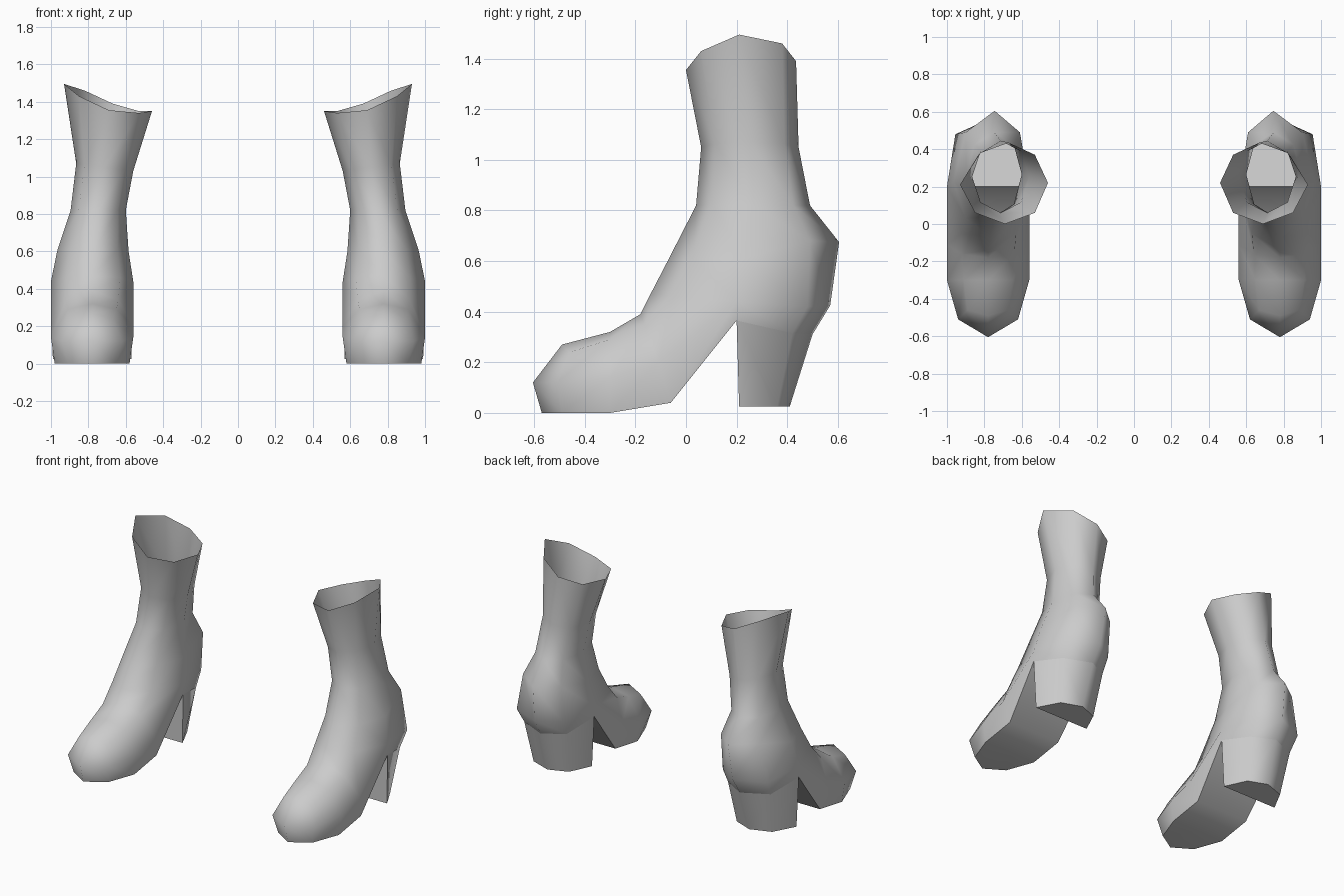
import bpy, bmesh, math
from mathutils import Vector

if "Cube" in bpy.data.objects:
    bpy.data.objects.remove(bpy.data.objects["Cube"])

grey = bpy.data.materials.new("soft_grey")
grey.diffuse_color = (0.6, 0.6, 0.6, 1)
grey.use_nodes = True
grey.node_tree.nodes["Principled BSDF"].inputs["Base Color"].default_value = grey.diffuse_color


def oval(x_in, x_out, y_front, y_back, z_in, z_out):
    """Eight-sided leg ring, ordered front, outer, back, inner."""
    cx, cy = (x_in + x_out) / 2, (y_front + y_back) / 2
    rx, ry = (x_out - x_in) / 2, (y_back - y_front) / 2
    pts = []
    for i in range(8):
        a = i * math.pi / 4
        s = math.sin(a)
        pts.append((cx + rx * s, cy - ry * math.cos(a),
                    z_in + (z_out - z_in) * (s + 1) / 2))
    return pts


# shaft rings, top to bottom
cuff = [(.69, 0, 1.355), (.85, .06, 1.43), (.93, .21, 1.495), (.82, .38, 1.46),
        (.67, .435, 1.39), (.53, .37, 1.35), (.46, .22, 1.35), (.53, .06, 1.34)]
calf = oval(.56, .865, .06, .445, 1.03, 1.07)
ankle = oval(.60, .895, .04, .49, .82, .82)
counter = [(.77, -.07, .605), (.90, .03, .61), (.965, .23, .61), (.90, .49, .68),
           (.745, .605, .675), (.61, .49, .67), (.585, .22, .60), (.645, .03, .61)]
instep = [(.78, -.14, .47), (.92, -.05, .46), (1, .2, .44), (.955, .48, .42),
          (.755, .57, .425), (.61, .47, .42), (.56, .2, .44), (.63, -.05, .46)]

# heel rings: outer front, round the back, inner front, middle of the breast
seat = [(1, .2, .365), (.94, .42, .315), (.76, .50, .31), (.615, .42, .315),
        (.56, .2, .365), (.78, .2, .365)]
tip = [(.99, .21, .025), (.91, .36, .025), (.77, .41, .025), (.64, .36, .025),
       (.57, .21, .025), (.78, .21, .025)]


def foot_ring(top, shoulder, side, edge, sole):
    """Forefoot ring mirrored about the foot's centre line."""
    half = [shoulder, side, edge]
    flip = [(1.56 - x, y, z) for x, y, z in reversed(half)]
    return [top, *half, sole, *flip]


ball = foot_ring((.78, -.18, .39), (.92, -.16, .34), (1, -.11, .20), (.98, -.06, .04), (.78, -.06, .04))
vamp = foot_ring((.78, -.30, .32), (.91, -.30, .29), (1, -.30, .14), (.98, -.30, 0), (.78, -.30, 0))
toe = foot_ring((.78, -.49, .27), (.89, -.46, .24), (.94, -.51, .12), (.91, -.49, 0), (.78, -.57, 0))


def make_boot(name, side):
    bm = bmesh.new()

    def verts(pts):
        return [bm.verts.new((side * x, y, z)) for x, y, z in pts]

    def loft(a, b):
        n = len(a)
        for i in range(n):
            j = (i + 1) % n
            bm.faces.new((a[i], a[j], b[j], b[i]))

    # shaft, open at the top
    rings = [verts(r) for r in (cuff, calf, ankle, counter, instep)]
    for a, b in zip(rings, rings[1:]):
        loft(a, b)
    base = rings[-1]

    # heel block hanging from the back half of the shaft
    top, bottom = verts(seat), verts(tip)
    for i in range(4):
        bm.faces.new((base[2 + i], base[3 + i], top[i + 1], top[i]))
    loft(top, bottom)
    bm.faces.new(bottom)
    bm.faces.new(top)

    # forefoot lofted from the front half of the shaft and the heel breast
    front = [base[0], base[1], base[2], top[0], top[5], top[4], base[6], base[7]]
    for r in (ball, vamp, toe):
        nxt = verts(r)
        loft(front, nxt)
        front = nxt
    nose = verts([(.78, -.605, .12)])[0]
    for i in range(8):
        bm.faces.new((front[i], front[(i + 1) % 8], nose))

    # wind the outer skin consistently, away from the cavity
    bm.normal_update()
    for f in bm.faces:
        c = f.calc_center_median()
        if c.z > .45:
            core = Vector((side * .75, .24, c.z))
        elif c.y > .2 or (c.y > .19 and c.z < .3):
            core = Vector((side * .78, .30, .25))
        else:
            core = Vector((side * .78, max(-.35, min(.1, c.y)), .17 + max(0, c.y + .2) * .6))
        if f.normal.dot(c - core) < 0:
            f.normal_flip()

    mesh = bpy.data.meshes.new(name)
    bm.to_mesh(mesh)
    bm.free()
    mesh.materials.append(grey)
    obj = bpy.data.objects.new(name, mesh)
    bpy.context.collection.objects.link(obj)
    bpy.ops.object.select_all(action='DESELECT')
    obj.select_set(True)
    bpy.context.view_layer.objects.active = obj
    bpy.ops.object.shade_smooth_by_angle(angle=math.radians(65))


make_boot("right_boot", 1)
make_boot("left_boot", -1)
